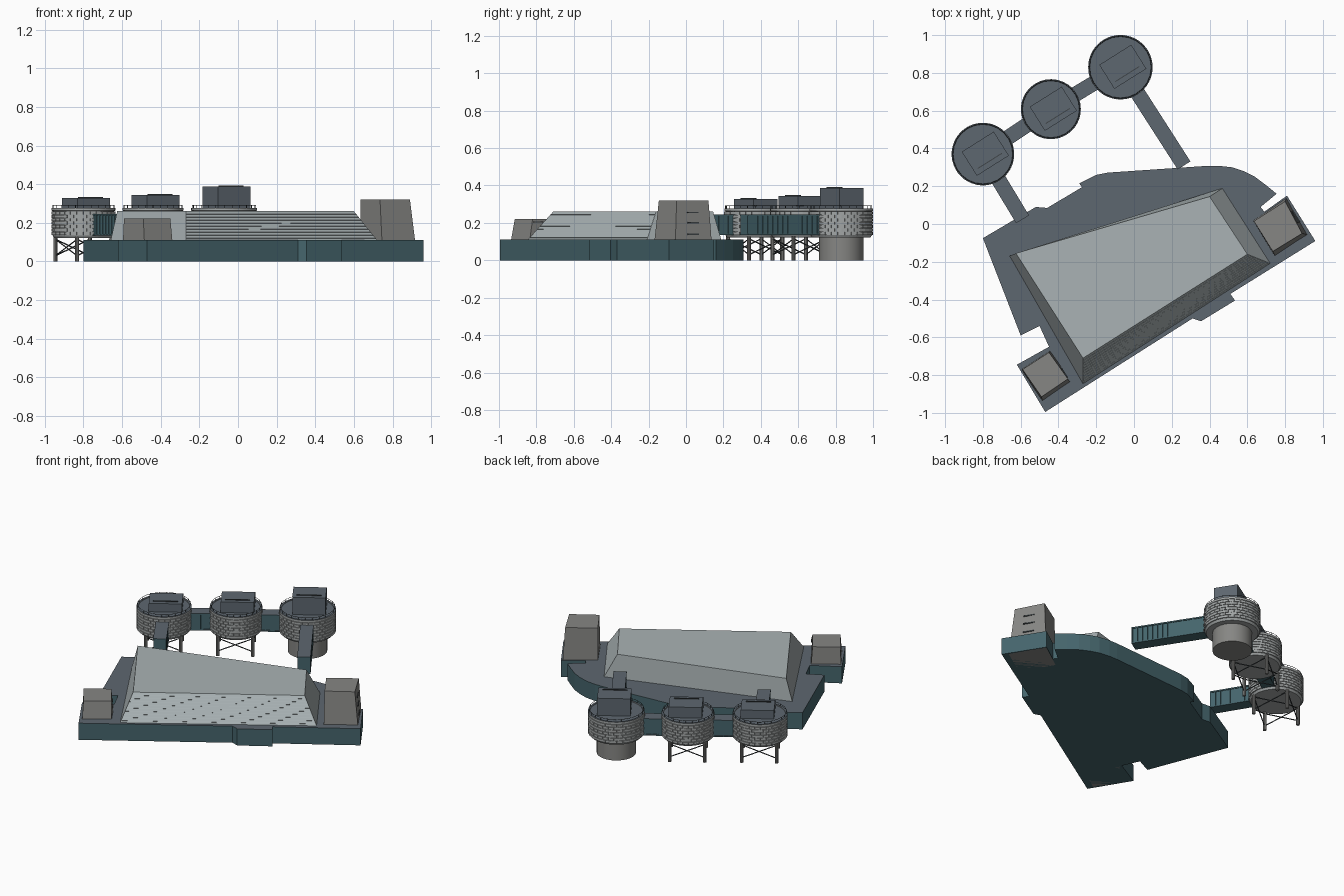
import bpy, bmesh, math
from mathutils import Vector, Matrix

if "Cube" in bpy.data.objects:
    bpy.data.objects.remove(bpy.data.objects["Cube"])

ANG = math.atan2(0.90, 1.43)            # the whole complex is turned by this angle
U = Vector((math.cos(ANG), math.sin(ANG)))
V = Vector((-U.y, U.x))

def material(name, c):
    m = bpy.data.materials.new(name)
    m.diffuse_color = (*c, 1)
    m.use_nodes = True
    m.node_tree.nodes["Principled BSDF"].inputs["Base Color"].default_value = m.diffuse_color
    return m

TEAL = material("teal_wall", (0.06, 0.13, 0.15))
DECK = material("dark_deck", (0.11, 0.135, 0.16))
ROOF = material("pale_roof", (0.40, 0.45, 0.46))
STONE = material("stone", (0.24, 0.24, 0.23))
PANEL = material("panel", (0.36, 0.38, 0.38))
DARK = material("dark_slot", (0.05, 0.06, 0.065))

def finish(name, bm, mat, top=None, smooth=False):
    bmesh.ops.recalc_face_normals(bm, faces=bm.faces)
    me = bpy.data.meshes.new(name)
    me.materials.append(mat)
    if top:
        me.materials.append(top)
        for f in bm.faces:
            f.material_index = 1 if f.normal.z > 0.9 else 0
    for f in bm.faces:
        f.smooth = smooth and abs(f.normal.z) < 0.5 and len(f.verts) == 4
    bm.to_mesh(me)
    bm.free()
    ob = bpy.data.objects.new(name, me)
    bpy.context.collection.objects.link(ob)
    return ob

def loft(name, low, high, z0, z1, mat, top=None):
    bm = bmesh.new()
    a = [bm.verts.new((x, y, z0)) for x, y in low]
    b = [bm.verts.new((x, y, z1)) for x, y in high]
    bm.faces.new(a)
    bm.faces.new(b)
    n = len(a)
    for i in range(n):
        j = (i + 1) % n
        bm.faces.new((a[i], a[j], b[j], b[i]))
    return finish(name, bm, mat, top)

def add_box(bm, c, size, ang=ANG):
    m = Matrix.Translation(c) @ Matrix.Rotation(ang, 4, 'Z') @ Matrix.Diagonal((*size, 1))
    bmesh.ops.create_cube(bm, size=1, matrix=m)

def add_rod(bm, p, q, r, sides=8):
    p, q = Vector(p), Vector(q)
    d = q - p
    m = Matrix.Translation((p + q) / 2) @ d.to_track_quat('Z', 'Y').to_matrix().to_4x4()
    bmesh.ops.create_cone(bm, cap_ends=True, segments=sides, radius1=r, radius2=r,
                          depth=d.length, matrix=m)

def lathe(name, c, profile, mat, top=None, sides=48):
    bm = bmesh.new()
    rings = [[bm.verts.new((c[0] + r * math.cos(2 * math.pi * i / sides),
                            c[1] + r * math.sin(2 * math.pi * i / sides), z))
              for i in range(sides)] for r, z in profile]
    for a, b in zip(rings, rings[1:]):
        for i in range(sides):
            j = (i + 1) % sides
            bm.faces.new((a[i], a[j], b[j], b[i]))
    bm.faces.new(rings[0])
    bm.faces.new(rings[-1])
    return finish(name, bm, mat, top, smooth=True)

# Base platform
outline = [(-0.80, -0.075), (-0.60, -0.59), (-0.50, -0.54), (-0.45, -0.65), (-0.62, -0.745),
           (-0.47, -0.995), (0.31, -0.50), (0.355, -0.515), (0.535, -0.405), (0.51, -0.37),
           (0.96, -0.09), (0.81, 0.15), (0.69, 0.065), (0.67, 0.09), (0.755, 0.16),
           (0.70, 0.205), (0.64, 0.25), (0.58, 0.28), (0.52, 0.30), (0.45, 0.308), (0.39, 0.308),
           (-0.14, 0.272), (-0.20, 0.26), (-0.29, 0.215), (-0.275, 0.195), (-0.46, 0.085), (-0.52, 0.09)]
loft("platform", outline, outline, 0, 0.11, TEAL, DECK)

# Great sloped roof with fine ribs on the front slope
base = [(-0.66, -0.17), (-0.27, -0.85), (0.725, -0.21), (0.47, 0.19)]
peak = [(-0.625, -0.155), (-0.27, -0.71), (0.60, -0.16), (0.40, 0.145)]
loft("main_roof", base, peak, 0.105, 0.26, ROOF)
bm = bmesh.new()
for i in range(1, 10):
    t = i / 10
    ends = [Vector((*base[k], 0.105)).lerp(Vector((*peak[k], 0.26)), t) for k in (1, 2)]
    add_rod(bm, ends[0], ends[1], 0.0022, 4)
finish("front_slope_ribs", bm, ROOF)

# Tapered end pylons
loft("left_pylon", [(-0.60, -0.77), (-0.44, -0.665), (-0.33, -0.85), (-0.48, -0.955)],
     [(-0.59, -0.77), (-0.45, -0.68), (-0.35, -0.82), (-0.49, -0.915)], 0.0, 0.222, STONE)
loft("right_pylon", [(0.63, 0.02), (0.81, 0.145), (0.93, -0.06), (0.75, -0.18)],
     [(0.635, 0.015), (0.80, 0.12), (0.89, -0.05), (0.735, -0.145)], 0.0, 0.32, STONE)
bm = bmesh.new()
for z in (0.14, 0.20, 0.255):
    s = (z - 0.0) / 0.32
    add_box(bm, (0.87 - 0.024 * s, 0.043 - 0.008 * s, z), (0.006, 0.07, 0.007))
add_box(bm, (-0.368, -0.788, 0.205), (0.006, 0.06, 0.006))
finish("pylon_slots", bm, DARK)

# Round towers: centre, radius, height of roof box
towers = {"left": ((-0.80, 0.37), 0.165, 0.328),
          "middle": ((-0.44, 0.608), 0.158, 0.343),
          "right": ((-0.072, 0.83), 0.170, 0.387)}
for tag, (c, r, ztop) in towers.items():
    c2 = Vector(c)
    lathe(tag + "_drum", c, [(r - 0.014, 0.122), (r - 0.006, 0.135), (r - 0.006, 0.262),
                             (r, 0.263), (r, 0.277), (r - 0.012, 0.277), (r - 0.012, 0.273)],
          PANEL, DECK)
    # staggered cladding plates
    bm = bmesh.new()
    n, rows, z0, h = 30, 7, 0.135, 0.018
    for row in range(rows):
        for i in range(n):
            a = 2 * math.pi * (i + 0.5 * (row % 2)) / n
            d = r - 0.004
            add_box(bm, (c[0] + d * math.cos(a), c[1] + d * math.sin(a), z0 + (row + 0.5) * h),
                    (0.008, 2 * math.pi * r / n * 0.93, h * 0.86), a)
    finish(tag + "_cladding", bm, PANEL)
    # roof railing
    bm = bmesh.new()
    k, rr = 24, r - 0.006
    ring = [(c[0] + rr * math.cos(2 * math.pi * i / k), c[1] + rr * math.sin(2 * math.pi * i / k))
            for i in range(k)]
    for i in range(k):
        add_rod(bm, (*ring[i], 0.292), (*ring[(i + 1) % k], 0.292), 0.0016, 4)
        add_rod(bm, (*ring[i], 0.275), (*ring[i], 0.292), 0.0016, 4)
    finish(tag + "_railing", bm, DARK)
    # plant box on the roof with a thin strip
    bm = bmesh.new()
    o = c2 - 0.005 * V + 0.012 * U
    add_box(bm, (*o, (0.27 + ztop) / 2), (0.20, 0.15, ztop - 0.27))
    finish(tag + "_roof_box", bm, DECK)
    bm = bmesh.new()
    s = o - 0.045 * V
    add_box(bm, (*s, ztop + 0.002), (0.15, 0.005, 0.006))
    finish(tag + "_roof_strip", bm, DARK)
    # supports
    if tag == "right":
        lathe("right_pedestal", c, [(0.118, 0), (0.118, 0.13)], STONE)
    else:
        legs = [c2 + 0.105 * (a * U + b * V) for a, b in ((1, 1), (-1, 1), (-1, -1), (1, -1))]
        bm = bmesh.new()
        for p in legs:
            add_rod(bm, (*p, 0), (*p, 0.128), 0.011, 10)
        finish(tag + "_legs", bm, STONE)
        bm = bmesh.new()
        for i in range(4):
            p, q = legs[i], legs[(i + 1) % 4]
            add_rod(bm, (*p, 0.03), (*q, 0.115), 0.0035, 6)
            add_rod(bm, (*q, 0.03), (*p, 0.115), 0.0035, 6)
        finish(tag + "_braces", bm, DARK)

# Enclosed ribbed bridges
def bridge(name, p, q, width=0.07):
    p, q = Vector(p), Vector(q)
    d = q - p
    ang = math.atan2(d.y, d.x)
    m = (p + q) / 2
    bm = bmesh.new()
    add_box(bm, (*m, 0.19), (d.length, width, 0.104), ang)
    finish(name, bm, TEAL, DECK)
    bm = bmesh.new()
    n = max(3, round(d.length / 0.032))
    for i in range(n + 1):
        x = p.lerp(q, 0.01 + 0.98 * i / n)
        add_box(bm, (*x, 0.19), (0.006, width + 0.008, 0.098), ang)
    for z in (0.139, 0.242):
        add_box(bm, (*m, z), (d.length, width + 0.01, 0.008), ang)
    finish(name + "_ribs", bm, TEAL, DECK)

cl, cm, cr = (Vector(towers[t][0]) for t in ("left", "middle", "right"))
bridge("left_bridge", (-0.735, 0.265), (-0.59, 0.025))
bridge("right_bridge", (0.005, 0.715), (0.265, 0.31))
bridge("left_link", cl.lerp(cm, 0.34), cl.lerp(cm, 0.67))
bridge("right_link", cm.lerp(cr, 0.34), cm.lerp(cr, 0.65))
